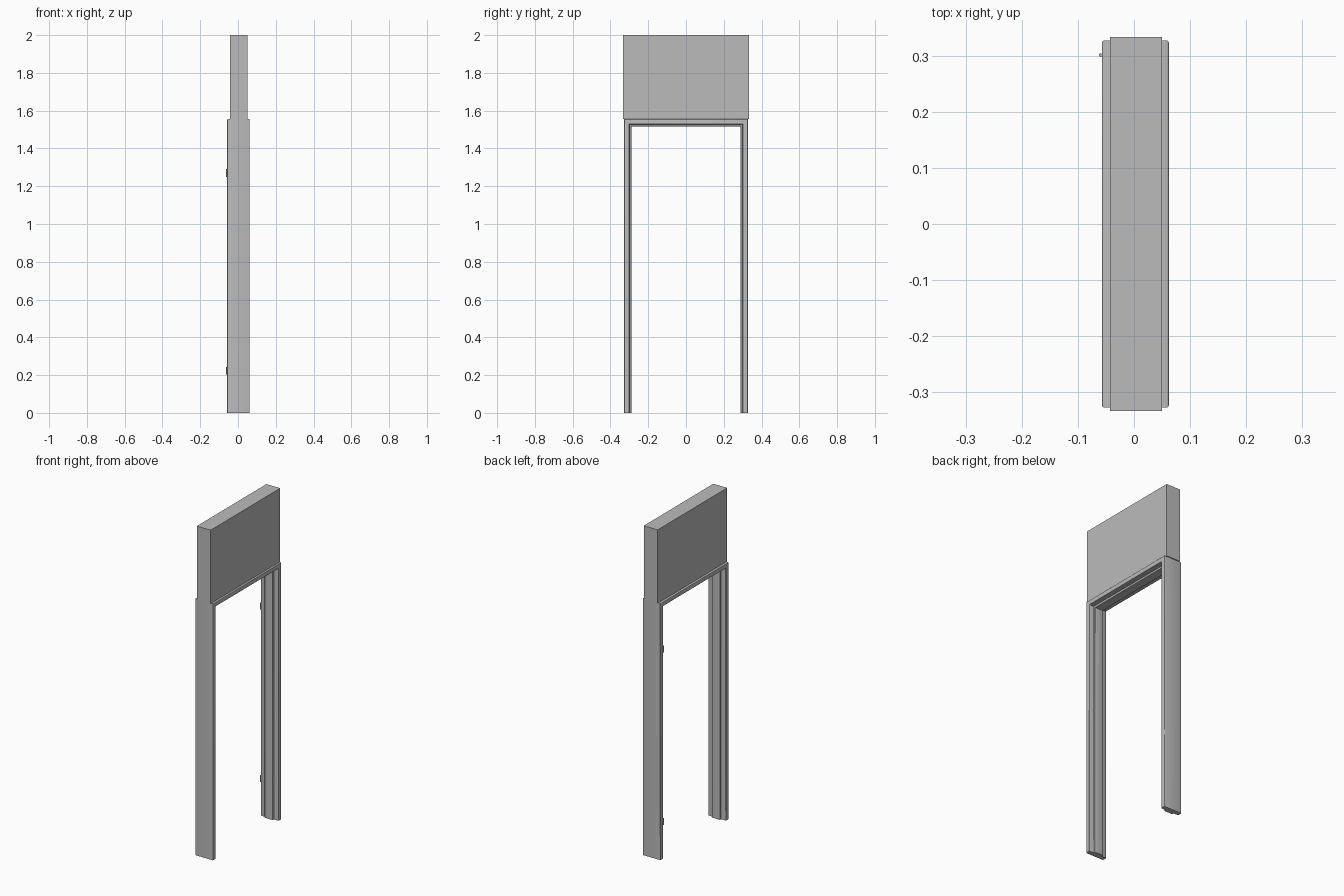
import bpy
import bmesh
from math import cos, sin, pi

cube = bpy.data.objects.get("Cube")
if cube:
    bpy.data.objects.remove(cube, do_unlink=True)

grey = bpy.data.materials.new("plain grey")
grey.use_nodes = True
colour = (0.5, 0.5, 0.5, 1)
grey.diffuse_color = colour
grey.node_tree.nodes["Principled BSDF"].inputs["Base Color"].default_value = colour


def finish(bm, name):
    bmesh.ops.recalc_face_normals(bm, faces=bm.faces)
    mesh = bpy.data.meshes.new(name)
    bm.to_mesh(mesh)
    bm.free()
    mesh.materials.append(grey)
    ob = bpy.data.objects.new(name, mesh)
    bpy.context.collection.objects.link(ob)
    return ob


def box(name, low, high):
    bm = bmesh.new()
    bmesh.ops.create_cube(bm, size=1)
    for v in bm.verts:
        v.co = [a + (c + 0.5) * (b - a) for a, b, c in zip(low, high, v.co)]
    return finish(bm, name)


def rounded(corners, radius, steps=3):
    """Round every corner of a right-angled outline."""
    out = []
    for i, (x, d) in enumerate(corners):
        px, pd = corners[i - 1]
        nx, nd = corners[(i + 1) % len(corners)]
        lp, ln = abs(px - x) + abs(pd - d), abs(nx - x) + abs(nd - d)
        a = ((px - x) / lp * radius, (pd - d) / lp * radius)
        b = ((nx - x) / ln * radius, (nd - d) / ln * radius)
        for s in range(steps + 1):
            t = s / steps * pi / 2
            out.append((x + a[0] * (1 - sin(t)) + b[0] * (1 - cos(t)),
                        d + a[1] * (1 - sin(t)) + b[1] * (1 - cos(t))))
    return out


# Wall panel above the doorway
box("header_panel", (-0.043, -0.333, 1.555), (0.05, 0.333, 2))

# Door frame: one moulded section with a central stop, mitred round the opening
half, top = 0.327, 1.555
back, front, stop_back, stop_front = -0.057, 0.062, -0.025, 0.03
face, stop = 0.027, 0.038
section = rounded([(back, 0), (front, 0), (front, face), (stop_front, face),
                   (stop_front, stop), (stop_back, stop), (stop_back, face),
                   (back, face)], 0.004)
bm = bmesh.new()
rings = []
for side, up in ((-1, 0), (-1, 1), (1, 1), (1, 0)):
    rings.append([bm.verts.new((x, side * (half - d), up * (top - d)))
                  for x, d in section])
for a, b in zip(rings, rings[1:]):
    for i in range(len(section)):
        bm.faces.new((a[i - 1], a[i], b[i], b[i - 1]))
bm.faces.new(rings[0])
bm.faces.new(rings[-1])
finish(bm, "door_frame")

# Hinge barrels on the back edge of the left jamb
for name, z in (("lower_hinge", 0.224), ("upper_hinge", 1.27)):
    bm = bmesh.new()
    bmesh.ops.create_cone(bm, cap_ends=True, segments=12, radius1=0.003,
                          radius2=0.003, depth=0.04)
    bmesh.ops.translate(bm, verts=bm.verts, vec=(-0.0595, 0.301, z))
    finish(bm, name)

# Soft shading on the rounded edges
for ob in bpy.data.objects:
    ob.select_set(ob.name == "door_frame" or ob.name.endswith("hinge"))
    if ob.select_get():
        bpy.context.view_layer.objects.active = ob
bpy.ops.object.shade_smooth_by_angle(angle=pi / 5)
